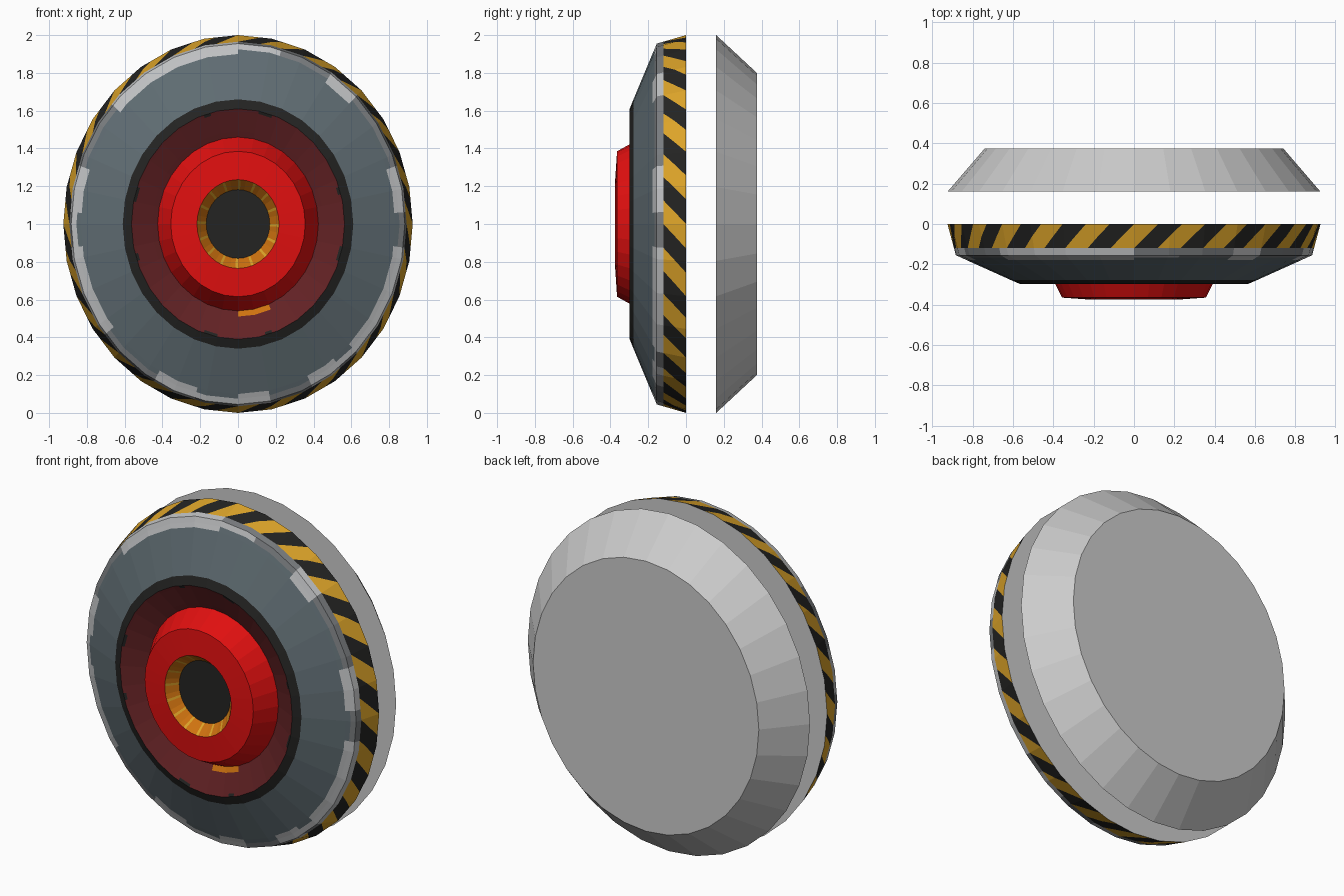
import bpy, math, random

if "Cube" in bpy.data.objects:
    bpy.data.objects.remove(bpy.data.objects["Cube"])
random.seed(4)

SIDES, SUB = 32, 3          # polygon sides, colour columns per side
SX = 0.925                  # the disc is slightly narrower than tall
CZ = 1.0


def mat(name, r, g, b):
    m = bpy.data.materials.new(name)
    m.diffuse_color = (r, g, b, 1)
    m.use_nodes = True
    m.node_tree.nodes["Principled BSDF"].inputs["Base Color"].default_value = m.diffuse_color
    return m


CREAM = mat("plain_grey", 0.60, 0.60, 0.60)
BLACK = mat("black", 0.017, 0.017, 0.016)
YELLOW = mat("hazard_yellow", 0.72, 0.37, 0.022)
SLATE = mat("slate_grey", 0.115, 0.150, 0.168)
WORN = mat("worn_edge_light", 0.52, 0.53, 0.54)
SCUFF = mat("scuff_mid_grey", 0.19, 0.20, 0.21)
RED = mat("bright_red", 0.75, 0.005, 0.005)
DARKRED = mat("dark_red", 0.125, 0.016, 0.018)
ORANGE = mat("orange", 0.62, 0.17, 0.005)


def ring_point(i, n, r, y):
    """Point on a flat-sided ring, clockwise from the top seen from the front."""
    sub = n // SIDES
    k, t = divmod(i, sub)
    t /= sub
    a, b = (2 * math.pi * (k + d) / SIDES for d in (0, 1))
    x = (1 - t) * math.sin(a) + t * math.sin(b)
    z = (1 - t) * math.cos(a) + t * math.cos(b)
    return (SX * r * x, y, CZ + r * z)


def lathe(name, profile, rule, sub=1, back=None, front=None, diagonal=False):
    """Ring surface about the y axis; profile of (radius, y) from outside/back inwards."""
    n = SIDES * sub
    verts = [ring_point(i, n, r, y) for r, y in profile for i in range(n)]
    faces, mats = [], []
    for j in range(len(profile) - 1):
        for i in range(n):
            k = (i + 1) % n
            a, b, c, d = j * n + i, (j + 1) * n + i, (j + 1) * n + k, j * n + k
            if diagonal:
                faces += [(a, b, d), (b, c, d)]
                mats += [rule(i + j, j), rule(i + j + 1, j)]
            else:
                faces.append((a, b, c, d))
                mats.append(rule(i, j))
    if back:
        faces.append(tuple(range(n)))
        mats.append(back)
    if front:
        o = (len(profile) - 1) * n
        faces.append(tuple(o + i for i in reversed(range(n))))
        mats.append(front)
    me = bpy.data.meshes.new(name)
    me.from_pydata(verts, [], faces)
    used = list(dict.fromkeys(mats))
    for m in used:
        me.materials.append(m)
    for p, m in zip(me.polygons, mats):
        p.material_index = used.index(m)
    me.update()
    ob = bpy.data.objects.new(name, me)
    bpy.context.collection.objects.link(ob)
    return ob


# rear cover: truncated cone, closed on both sides
lathe("rear_cover", [(0.80, 0.375), (1.0, 0.16)], lambda i, j: CREAM,
      back=CREAM, front=CREAM)

# rim band with slanted hazard stripes, closed at the back
lathe("hazard_rim", [(1.0, 0.0), (0.9825, -0.06), (0.965, -0.12)],
      lambda u, j: YELLOW if (u // 2) % 2 == 0 else BLACK,
      SUB, back=CREAM, diagonal=True)

# worn paint: runs of wide and narrow chips along the edge
N = SIDES * SUB
wear = []
while len(wear) < N:
    wear += [random.choice((0, 1, 2, 2, 2))] * random.randint(2, 6)


def face_colour(i, j):
    w = wear[i]
    if j == 0:
        return WORN if w == 2 else SCUFF
    if j == 1:
        return WORN if w else SCUFF
    if j == 2:
        return WORN if w == 2 else SLATE
    return SLATE if j == 3 else BLACK


# sloping front plate with worn outer edge and dark inner edge
lathe("front_plate", [(0.965, -0.12), (0.955, -0.155), (0.925, -0.167),
                      (0.90, -0.178), (0.66, -0.278), (0.61, -0.298)],
      face_colour, SUB)


# recessed dark red channel with a small orange mark at the bottom
def channel_colour(i, j):
    if j == 0:
        return BLACK if i % 24 in (3, 4, 19) else DARKRED
    return ORANGE if j == 2 and 0.43 * N < i < 0.5 * N else DARKRED


lathe("recessed_channel", [(0.61, -0.298), (0.595, -0.291), (0.49, -0.244),
                           (0.46, -0.23)], channel_colour, SUB)


# red hub with an orange-walled socket and dark floor
def hub_colour(i, j):
    if j < 2:
        return RED
    return YELLOW if i % 6 == 0 else ORANGE


lathe("red_hub", [(0.46, -0.23), (0.385, -0.365), (0.235, -0.375),
                  (0.182, -0.31)], hub_colour, SUB, front=BLACK)
